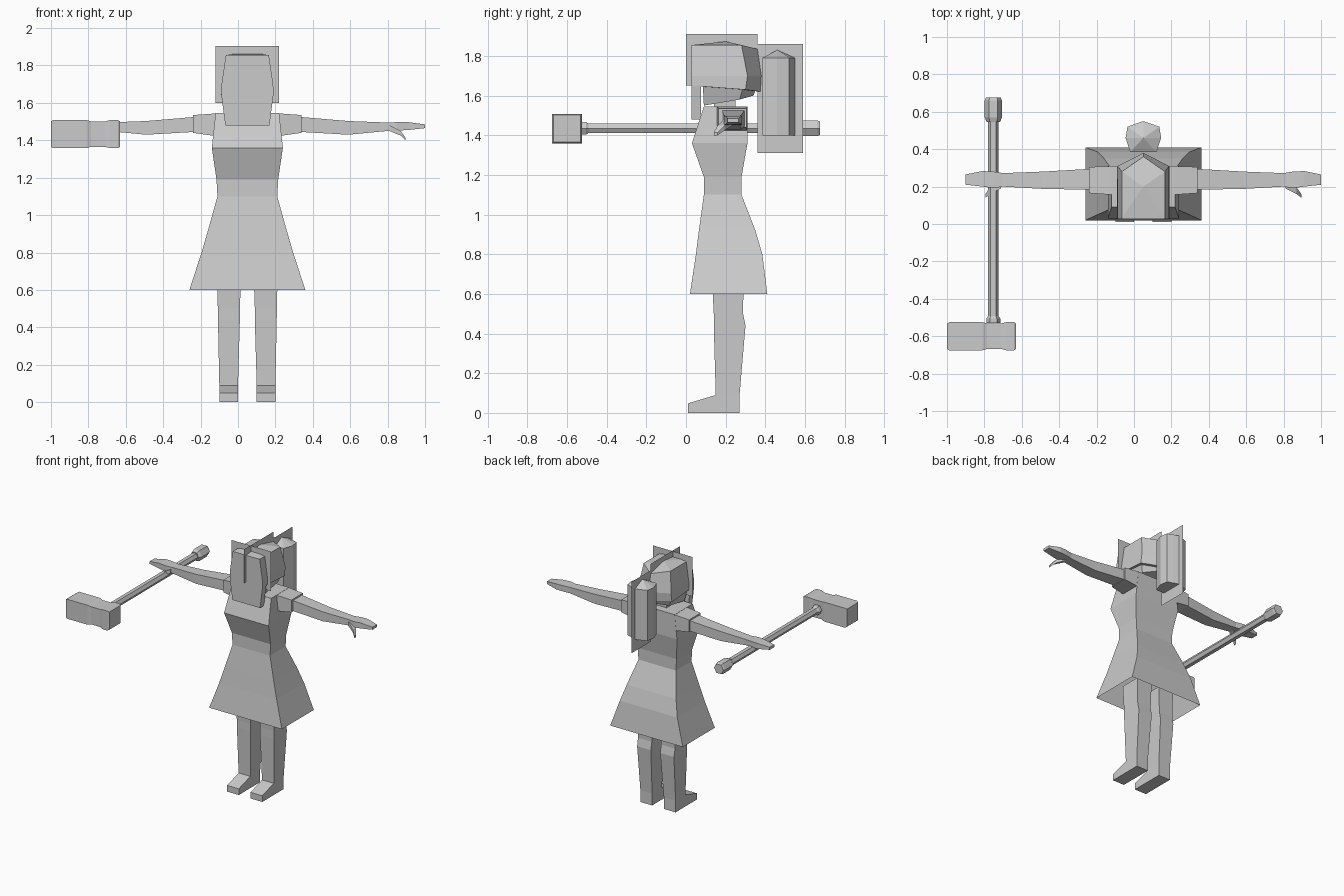
import bpy
from math import sin, cos, radians

if "Cube" in bpy.data.objects:
    bpy.data.objects.remove(bpy.data.objects["Cube"])

grey = bpy.data.materials.new("plain grey")
grey.use_nodes = True
COLOUR = (0.6, 0.6, 0.6, 1)
grey.diffuse_color = COLOUR
grey.node_tree.nodes["Principled BSDF"].inputs["Base Color"].default_value = COLOUR

MID = 0.05   # x of the figure's own centre line


def make(name, verts, faces, mirror=False, x=MID):
    mesh = bpy.data.meshes.new(name)
    mesh.from_pydata(verts, [], faces)
    mesh.materials.append(grey)
    obj = bpy.data.objects.new(name, mesh)
    bpy.context.collection.objects.link(obj)
    obj.location.x = x
    if mirror:
        obj.modifiers.new("Mirror", "MIRROR").use_mirror_merge = False
    return obj


def loft(name, rings, start=True, end=True, **kw):
    """Skin a list of equal rings, with optional end caps."""
    n = len(rings[0])
    verts = [p for ring in rings for p in ring]
    faces = [(k * n + i, k * n + (i + 1) % n, (k + 1) * n + (i + 1) % n, (k + 1) * n + i)
             for k in range(len(rings) - 1) for i in range(n)]
    if start:
        faces.append(tuple(reversed(range(n))))
    if end:
        faces.append(tuple(range(len(verts) - n, len(verts))))
    return make(name, verts, faces, **kw)


def flat(z, x0, x1, y0, y1):
    """Horizontal rectangle ring."""
    return [(x0, y0, z), (x1, y0, z), (x1, y1, z), (x0, y1, z)]


def across(x, y0, y1, z0, z1):
    """Rectangle ring facing +x."""
    return [(x, y0, z0), (x, y1, z0), (x, y1, z1), (x, y0, z1)]


def hexagon(y, r, z=1.435):
    """Hexagon ring facing +y, corners left and right."""
    return [(r * cos(radians(a)), y, z - r * sin(radians(a))) for a in range(0, 360, 60)]


# Dress: open at the hem, closed at the shoulders
dress = [(0.60, 0.31, 0.02, 0.41), (0.80, 0.245, 0.05, 0.385), (0.92, 0.21, 0.065, 0.35),
         (1.10, 0.16, 0.09, 0.28), (1.19, 0.165, 0.09, 0.28), (1.36, 0.19, 0.03, 0.31),
         (1.545, 0.17, 0.09, 0.31)]
loft("dress", [flat(z, -w, w, y0, y1) for z, w, y0, y1 in dress], start=False)

# Legs and shoes
leg = [(0.09, 0.05, 0.15, 0.15, 0.27), (0.44, 0.04, 0.157, 0.14, 0.30),
       (0.50, 0.04, 0.158, 0.14, 0.288), (0.70, 0.033, 0.162, 0.13, 0.29)]
loft("legs", [flat(*s) for s in leg], mirror=True)
shoe_side = [(0.01, 0), (0.27, 0), (0.27, 0.09), (0.15, 0.09), (0.01, 0.048)]
loft("shoes", [[(x, y, z) for y, z in shoe_side] for x in (0.05, 0.15)], mirror=True)

# Sleeves, arms and thumbs
loft("sleeves", [across(0.15, 0.155, 0.31, 1.42, 1.545),
                 across(0.29, 0.165, 0.305, 1.44, 1.535)], mirror=True)
arm = [(0.28, 0.183, 0.295, 1.445, 1.525), (0.54, 0.188, 0.28, 1.43, 1.503),
       (0.75, 0.20, 0.272, 1.45, 1.495), (0.80, 0.192, 0.28, 1.452, 1.497),
       (0.86, 0.20, 0.283, 1.455, 1.497), (0.95, 0.21, 0.265, 1.465, 1.485)]
loft("arms", [across(*s) for s in arm], mirror=True)
loft("thumbs", [across(0.76, 0.19, 0.235, 1.45, 1.48), across(0.82, 0.16, 0.195, 1.425, 1.45),
                across(0.845, 0.14, 0.16, 1.40, 1.415)], mirror=True)

# Neck
loft("neck", [flat(1.5, -0.06, 0.06, 0.14, 0.25), flat(1.6, -0.06, 0.06, 0.14, 0.25)])


# Head: five-sided, pointed at the back, with a slightly raised crown
def head_ring(w, front, side, back, z_front, z_side, z_back):
    return [(-w, front, z_front), (w, front, z_front), (w, side, z_side),
            (0, back, z_back), (-w, side, z_side)]


loft("jaw", [head_ring(0.10, 0.09, 0.27, 0.34, 1.55, 1.58, 1.60),
             head_ring(0.125, 0.085, 0.29, 0.36, 1.65, 1.65, 1.65)])
head = loft("head", [head_ring(0.14, 0.03, 0.30, 0.375, 1.65, 1.63, 1.62),
                     head_ring(0.138, 0.03, 0.31, 0.38, 1.70, 1.70, 1.70),
                     head_ring(0.115, 0.03, 0.28, 0.36, 1.855, 1.855, 1.835)], end=False)
crown = [v.co[:] for v in head.data.vertices][-5:]
make("crown", crown + [(0, 0.2, 1.873)], [(i, (i + 1) % 5, 5) for i in range(5)])

# Face plate
face = [(1.48, 0.118), (1.65, 0.14), (1.70, 0.138), (1.855, 0.115)]
loft("face_plate", [flat(z, -w, w, 0.028, 0.075) for z, w in face])

# Ponytail: eight-sided prism with a peaked top
tail = [(-0.07, 0.385), (0.07, 0.385), (0.095, 0.46), (0.085, 0.52),
        (0.045, 0.535), (0, 0.55), (-0.045, 0.535), (-0.085, 0.52), (-0.095, 0.46)]
n = len(tail)
loft("ponytail", [[(x, y, z) for x, y in tail] for z in (1.40, 1.79)], end=False)
make("ponytail_top", [(x, y, 1.79) for x, y in tail] + [(0, 0.46, 1.83)],
     [(i, (i + 1) % n, n) for i in range(n)])

# Flat hair cards
def side_card(name, y0, y1, z0, z1):
    make(name, across(0, y0, y1, z0, z1), [(0, 1, 2, 3)])


side_card("head_side_card", 0.0, 0.36, 1.65, 1.91)
side_card("ponytail_card", 0.36, 0.59, 1.31, 1.86)
make("head_front_card", [(-0.17, 0.09, 1.6), (0.17, 0.09, 1.6),
                         (0.17, 0.09, 1.905), (-0.17, 0.09, 1.905)], [(0, 1, 2, 3)])

# Hammer: handle, collar, pommel and waisted block head
HX = -0.752
loft("hammer_handle", [hexagon(y, 0.028) for y in (-0.53, 0.6)], x=HX)
loft("hammer_collar", [hexagon(y, r) for y, r in ((-0.53, 0.037), (-0.505, 0.037), (-0.492, 0.028))], x=HX)
loft("hammer_pommel", [hexagon(y, r) for y, r in
                       ((0.545, 0.036), (0.57, 0.046), (0.66, 0.046), (0.675, 0.04))], x=HX)
block = [(-1.0, 0.068), (-0.988, 0.075), (-0.81, 0.075), (-0.785, 0.068),
         (-0.71, 0.068), (-0.685, 0.075), (-0.642, 0.075), (-0.63, 0.068)]
loft("hammer_head", [across(x, -0.6 - r, -0.6 + r, 1.433 - r, 1.433 + r) for x, r in block], x=0)
